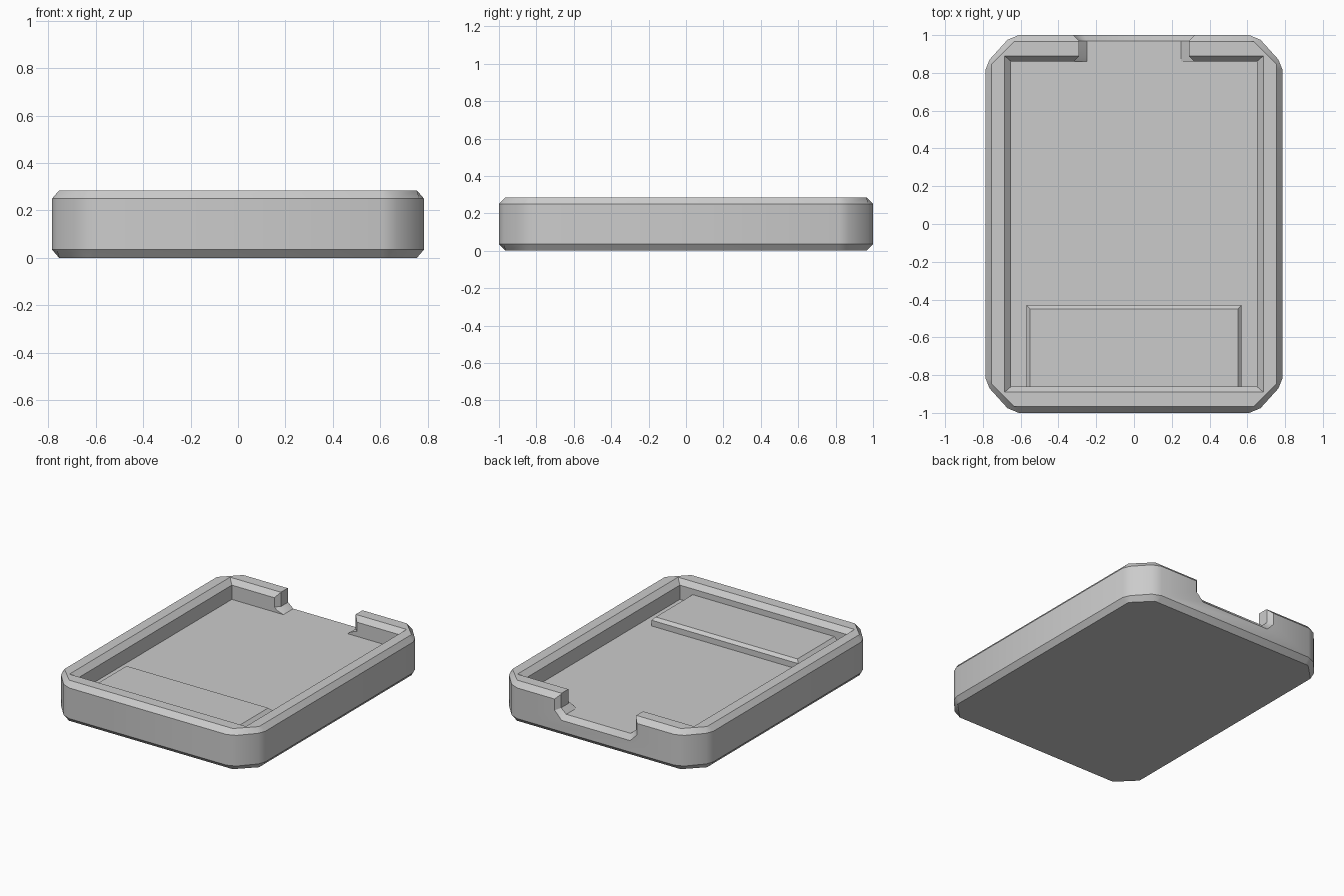
import bpy
import bmesh

old = bpy.data.objects.get("Cube")
if old:
    bpy.data.objects.remove(old, do_unlink=True)

grey = bpy.data.materials.new("light_grey")
grey.use_nodes = True
grey.diffuse_color = (0.6, 0.6, 0.6, 1)
grey.node_tree.nodes["Principled BSDF"].inputs["Base Color"].default_value = (0.6, 0.6, 0.6, 1)


def loft(name, rings):
    """Skin a stack of closed rings and cap both ends."""
    bm = bmesh.new()
    loops = [[bm.verts.new(p) for p in ring] for ring in rings]
    n = len(loops[0])
    for a, b in zip(loops, loops[1:]):
        for i in range(n):
            j = (i + 1) % n
            bm.faces.new((a[i], a[j], b[j], b[i]))
    bm.faces.new(loops[0])
    bm.faces.new(loops[-1])
    bmesh.ops.recalc_face_normals(bm, faces=bm.faces)
    mesh = bpy.data.meshes.new(name)
    bm.to_mesh(mesh)
    bm.free()
    mesh.materials.append(grey)
    obj = bpy.data.objects.new(name, mesh)
    bpy.context.collection.objects.link(obj)
    return obj


def ring(corner, z):
    """Mirror the points of one corner into a closed outline."""
    back = corner + [(-x, y) for x, y in reversed(corner)]
    return [(x, y, z) for x, y in back] + [(-x, -y, z) for x, y in back]


def activate(obj):
    bpy.ops.object.select_all(action='DESELECT')
    obj.select_set(True)
    bpy.context.view_layer.objects.active = obj


def cut(obj, cutter):
    mod = obj.modifiers.new("cut", 'BOOLEAN')
    mod.operation = 'DIFFERENCE'
    mod.solver = 'EXACT'
    mod.object = cutter
    activate(obj)
    bpy.ops.object.modifier_apply(modifier=mod.name)
    bpy.data.objects.remove(cutter, do_unlink=True)


FLOOR, TOP, BEVEL = 0.15, 0.285, 0.035

# Tray body with rounded corners and bevelled rims
wide = [(0.785, 0.82), (0.765, 0.87), (0.67, 0.975), (0.61, 1.0)]
narrow = [(0.755, 0.82), (0.755, 0.845), (0.635, 0.965), (0.61, 0.965)]
tray = loft("tray", [ring(narrow, 0), ring(wide, BEVEL),
                     ring(wide, TOP - BEVEL), ring(narrow, TOP)])

# Cavity with a sloped lip
cavity = loft("cavity_cutter", [ring([(0.65, 0.86)], FLOOR), ring([(0.65, 0.86)], TOP - BEVEL),
                                ring([(0.72, 0.92)], TOP + BEVEL)])
cut(tray, cavity)


# Notch through the back wall: flared at both ends, sloped feet at the floor
def notch_section(y, wall, foot, z_floor, z_foot):
    right = [(foot, z_floor), (wall, z_foot), (wall, 0.4)]
    outline = right + [(-x, z) for x, z in reversed(right)]
    return [(x, y, z) for x, z in outline]


notch = loft("notch_cutter", [notch_section(0.83, 0.35, 0.25, FLOOR, 0.185),
                              notch_section(0.89, 0.29, 0.25, FLOOR, 0.185),
                              notch_section(0.97, 0.29, 0.25, FLOOR, 0.185),
                              notch_section(1.03, 0.35, 0.28, 0.08, 0.156)])
cut(tray, notch)

# Raised panel against the front wall
def panel_ring(half_width, back, z):
    return [(half_width, -0.87, z), (half_width, back, z),
            (-half_width, back, z), (-half_width, -0.87, z)]


panel = loft("raised_panel", [panel_ring(0.57, -0.43, 0.14), panel_ring(0.57, -0.43, 0.19),
                              panel_ring(0.55, -0.45, 0.21)])

for obj in (tray, panel):
    activate(obj)
    bpy.ops.object.shade_smooth_by_angle(angle=0.55)
